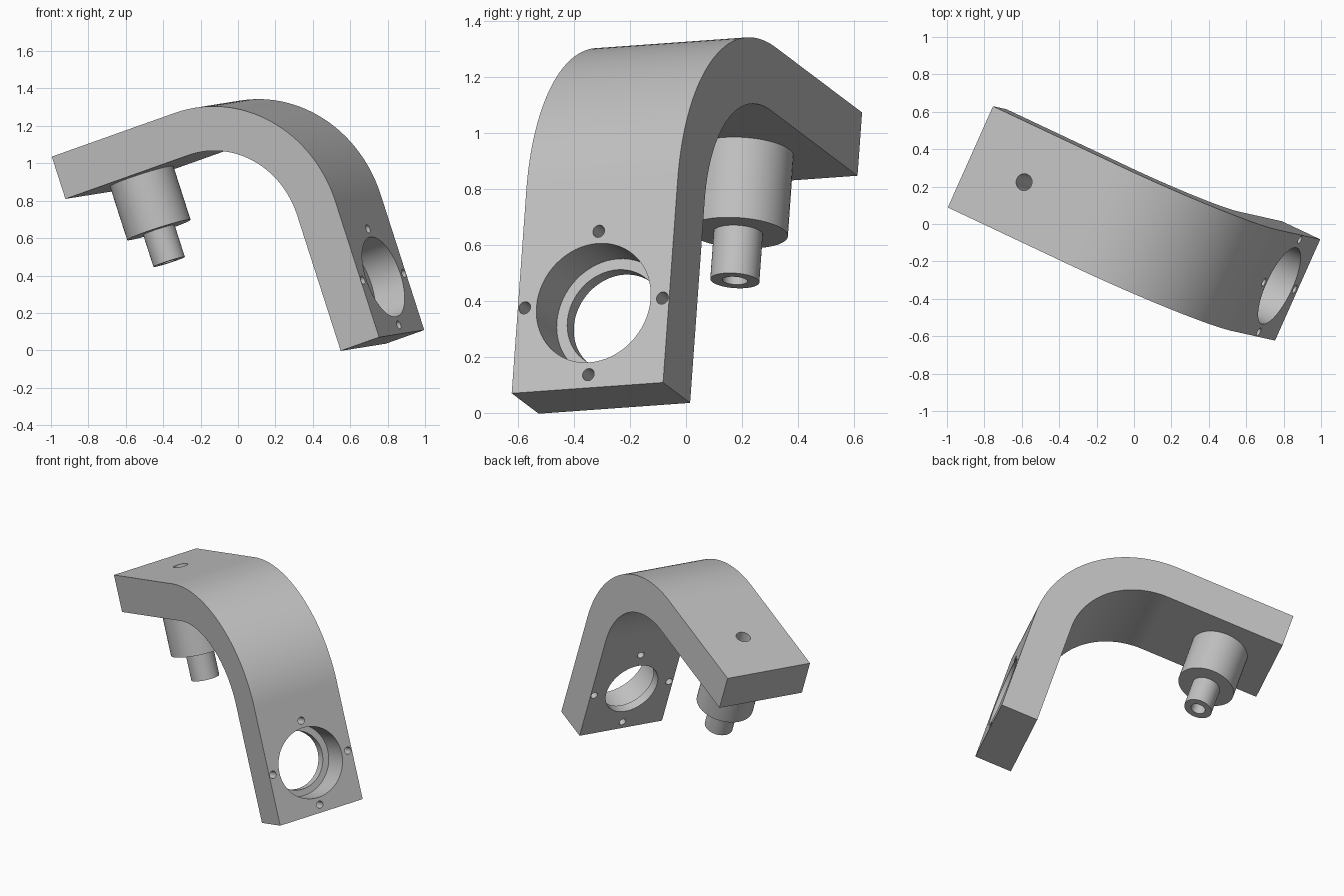
import bpy, bmesh, math
from mathutils import Matrix, Vector

cube = bpy.data.objects.get("Cube")
if cube:
    bpy.data.objects.remove(cube, do_unlink=True)

ARM = 1.5        # outer length of both arms
WIDTH = 0.594
THICK = 0.238
BEND = 0.737     # outer bend radius

metal = bpy.data.materials.new("light_grey_metal")
GREY = (0.53, 0.53, 0.53, 1)
metal.diffuse_color = GREY
metal.use_nodes = True
metal.node_tree.nodes["Principled BSDF"].inputs["Base Color"].default_value = GREY

# Tilted frame: x out of the leg, y across the width, z out of the arm
ax = Vector((0.861, -0.406, 0.306)).normalized()
az = ax.cross(Vector((0.412, 0.908, 0.067))).normalized()
ay = az.cross(ax)
tilt = Matrix((ax, ay, az)).transposed().to_4x4()
tilt.translation = (0.417, -0.25, 1.514)


def make_object(name, bm):
    bmesh.ops.recalc_face_normals(bm, faces=bm.faces)
    mesh = bpy.data.meshes.new(name)
    bm.to_mesh(mesh)
    bm.free()
    mesh.materials.append(metal)
    obj = bpy.data.objects.new(name, mesh)
    bpy.context.collection.objects.link(obj)
    return obj


def activate(obj):
    bpy.ops.object.select_all(action='DESELECT')
    obj.select_set(True)
    bpy.context.view_layer.objects.active = obj


def cut_cylinder(body, radius, start, end, turn, segments=64):
    """Subtract a round hole running between two points."""
    bm = bmesh.new()
    start, end = Vector(start), Vector(end)
    place = Matrix.Translation((start + end) / 2) @ turn
    bmesh.ops.create_cone(bm, cap_ends=True, segments=segments, radius1=radius,
                          radius2=radius, depth=(end - start).length, matrix=place)
    cutter = make_object("hole_cutter", bm)
    cutter.hide_render = True
    mod = body.modifiers.new("hole", 'BOOLEAN')
    mod.operation = 'DIFFERENCE'
    mod.solver = 'EXACT'
    mod.object = cutter
    activate(body)
    bpy.ops.object.modifier_apply(modifier=mod.name)
    bpy.data.objects.remove(cutter, do_unlink=True)


def finish(obj):
    obj.matrix_world = tilt
    activate(obj)
    bpy.ops.object.shade_smooth_by_angle(angle=math.radians(30))
    mod = obj.modifiers.new("even_shading", 'WEIGHTED_NORMAL')
    mod.keep_sharp = True


# Bent bracket: L profile with concentric arcs, extruded across the width
def arc(radius, steps=40):
    angles = [math.pi / 2 * i / steps for i in range(steps + 1)]
    return [(-BEND + radius * math.sin(a), -BEND + radius * math.cos(a)) for a in angles]


profile = [(-ARM, 0)] + arc(BEND) + [(0, -ARM), (-THICK, -ARM)]
profile += arc(BEND - THICK)[::-1] + [(-ARM, -THICK)]
bm = bmesh.new()
face = bm.faces.new([bm.verts.new((x, -WIDTH / 2, z)) for x, z in profile])
side = bmesh.ops.extrude_face_region(bm, geom=[face])
bmesh.ops.translate(bm, vec=(0, WIDTH, 0),
                    verts=[v for v in side["geom"] if isinstance(v, bmesh.types.BMVert)])
bracket = make_object("bent_bracket", bm)

# Stepped bore and four screw holes in the leg
along_x = Matrix.Rotation(math.pi / 2, 4, 'Y')
bore_z = -ARM + 0.32
cut_cylinder(bracket, 0.224, (-0.18, 0, bore_z), (0.1, 0, bore_z), along_x)
cut_cylinder(bracket, 0.183, (-0.4, 0, bore_z), (0.05, 0, bore_z), along_x)
for i in range(4):
    a = i * math.pi / 2
    y, z = 0.27 * math.cos(a), bore_z + 0.27 * math.sin(a)
    cut_cylinder(bracket, 0.023, (-0.4, y, z), (0.1, y, z), along_x, 24)

# Pin hole through the arm
PIN_X = -ARM + 0.333
PIN_R = 0.045
cut_cylinder(bracket, PIN_R, (PIN_X, 0, -0.4), (PIN_X, 0, 0.1), Matrix(), 48)
finish(bracket)

# Hollow stepped boss under the arm
section = [(PIN_R, 0), (0.178, 0), (0.178, -0.302), (0.088, -0.302),
           (0.088, -0.482), (PIN_R, -0.482)]
bm = bmesh.new()
N = 48
rings = [[bm.verts.new((PIN_X + r * math.cos(2 * math.pi * i / N),
                        r * math.sin(2 * math.pi * i / N), z - THICK))
          for i in range(N)] for r, z in section]
for k, ring in enumerate(rings):
    below = rings[(k + 1) % len(rings)]
    for i in range(N):
        j = (i + 1) % N
        bm.faces.new((ring[i], ring[j], below[j], below[i]))
finish(make_object("stepped_boss", bm))
